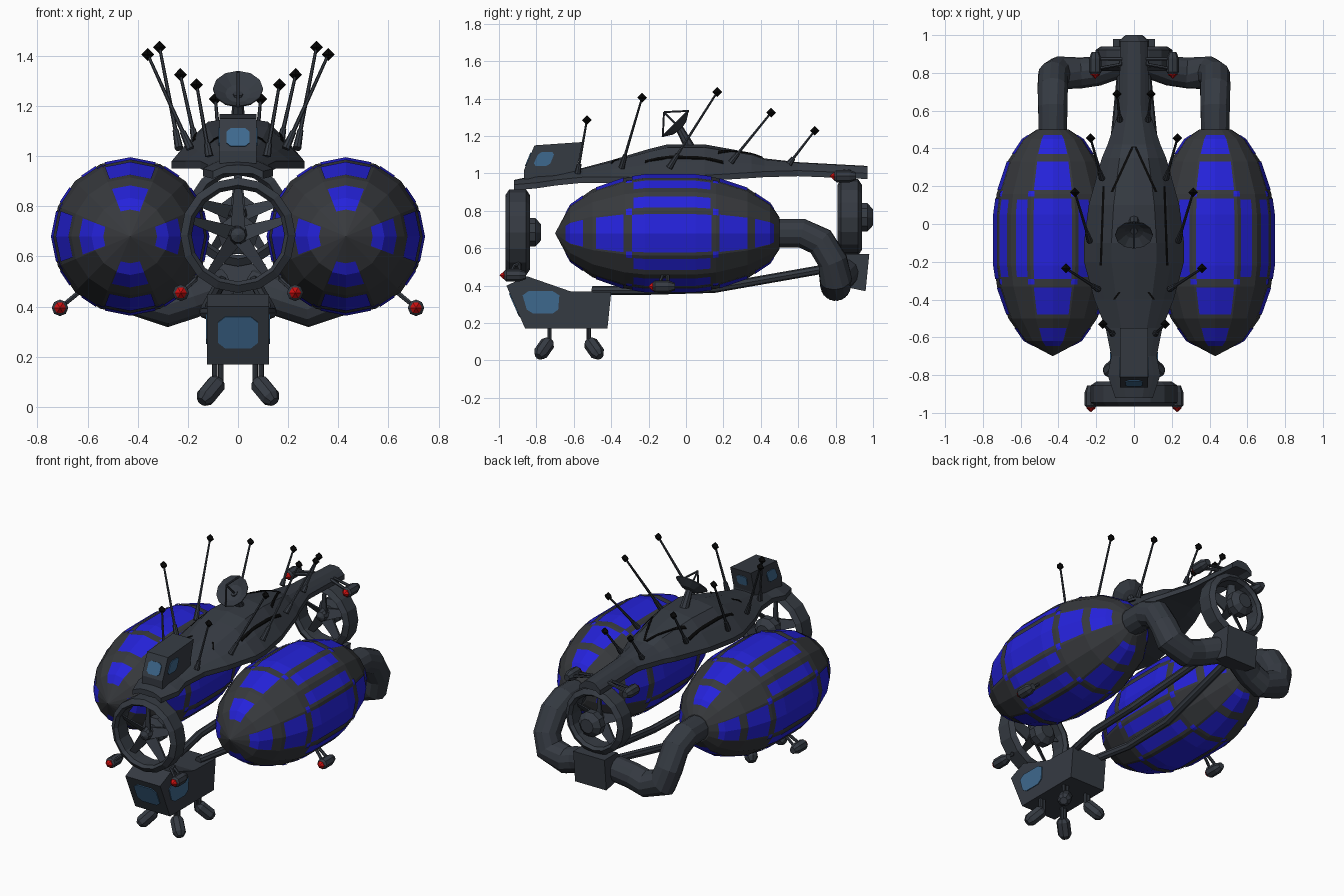
import bpy, bmesh, math
from mathutils import Vector as V

if "Cube" in bpy.data.objects:
    bpy.data.objects.remove(bpy.data.objects["Cube"])

def material(name, r, g, b):
    m = bpy.data.materials.new(name)
    m.diffuse_color = (r, g, b, 1)
    m.use_nodes = True
    m.node_tree.nodes["Principled BSDF"].inputs["Base Color"].default_value = m.diffuse_color
    return m

BODY = material("dark slate", .036, .043, .055)
HULL = material("dark grey", .038, .041, .046)
BLUE = material("panel blue", .018, .016, .70)
GLASS = material("window blue", .048, .14, .27)
RED = material("lamp red", .62, .005, .005)
BLACK = material("black", .002, .002, .002)

def mesh(name, verts, faces, mat, fix=True):
    bm = bmesh.new()
    vs = [bm.verts.new(v) for v in verts]
    for f in faces:
        bm.faces.new([vs[i] for i in f])
    if fix:
        bmesh.ops.remove_doubles(bm, verts=bm.verts, dist=1e-5)
        bmesh.ops.recalc_face_normals(bm, faces=bm.faces)
    me = bpy.data.meshes.new(name)
    bm.to_mesh(me)
    bm.free()
    me.materials.append(mat)
    ob = bpy.data.objects.new(name, me)
    bpy.context.collection.objects.link(ob)
    return ob

def loft(name, rings, mat, closed=False):
    n, k = len(rings[0]), len(rings)
    verts = [v for r in rings for v in r]
    faces = [(i % k * n + j, i % k * n + (j + 1) % n, (i + 1) % k * n + (j + 1) % n, (i + 1) % k * n + j)
             for i in range(k if closed else k - 1) for j in range(n)]
    if not closed:
        faces += [tuple(range(n)), tuple(range((k - 1) * n, k * n))]
    return mesh(name, verts, faces, mat)

def revolve(name, profile, n, origin, axis, mat, closed=False):
    """profile = (distance along axis, radius)"""
    q = V((0, 0, 1)).rotation_difference(V(axis).normalized())
    rings = [[V(origin) + q @ V((max(r, 1e-4) * math.cos(j * math.tau / n),
              max(r, 1e-4) * math.sin(j * math.tau / n), t)) for j in range(n)] for t, r in profile]
    return loft(name, rings, mat, closed)

def rod(name, a, b, r0, r1, mat=BODY, n=8):
    d = V(b) - V(a)
    return revolve(name, [(0, r0), (d.length, r1)], n, a, d, mat)

def tube(name, pts, r, n=12, mat=BODY):
    pts = [V(p) for p in pts]
    rings = []
    for i, p in enumerate(pts):
        a = (p - pts[i - 1]).normalized() if i else (pts[1] - p).normalized()
        b = (pts[i + 1] - p).normalized() if i < len(pts) - 1 else a
        t = (a + b).normalized()
        s = r / max(.8, t.dot(a))
        if i == 0:
            u = t.orthogonal().normalized()
        u = (u - t * u.dot(t)).normalized()
        w = t.cross(u)
        rings.append([p + s * (u * math.cos(j * math.tau / n) + w * math.sin(j * math.tau / n)) for j in range(n)])
    return loft(name, rings, mat)

def prism(name, pts, vec, mat):
    return loft(name, [[V(p) for p in pts], [V(p) + V(vec) for p in pts]], mat)

def cabin(name, profile, w):
    return prism(name, [(-w, y, z) for y, z in profile], (2 * w, 0, 0), BODY)

def window(name, quad, out):
    # rounded plate inside a quad, 0.006 thick
    a, b, c, d = [V(p) for p in quad]
    k = .18
    uv = [(k, 0), (1 - k, 0), (1, k), (1, 1 - k), (1 - k, 1), (k, 1), (0, 1 - k), (0, k)]
    pts = [(a * (1 - u) + b * u) * (1 - v) + (d * (1 - u) + c * u) * v for u, v in uv]
    prism(name, [p - V(out).normalized() * .002 for p in pts], V(out).normalized() * .007, GLASS)

def interp(table, y):
    for p, q in zip(table, table[1:]):
        if p[0] <= y <= q[0]:
            t = (y - p[0]) / (q[0] - p[0])
            return [a + (b - a) * t for a, b in zip(p, q)]
    return table[-1]

def lamp(name, p, anchor):
    # swivel lamp facing forward, with twin bracket rods
    x, y, z = p
    revolve(name + "_body", [(0, .02), (.015, .033), (.085, .033), (.12, .02)], 8, p, (0, 1, 0), BODY)
    revolve(name + "_bulb", [(-.022, 0), (.0, .024), (.02, .024)], 6, p, (0, 1, 0), RED)
    for dy in (.03, .085):
        knee = V((anchor[0], (y + dy + anchor[1]) / 2, (z + anchor[2]) / 2 + .02))
        tube(name + "_bracket", [(x, y + dy, z), knee, anchor], .009, 6)

# side tanks with blue panels
TANK = [(-.70, 0), (-.62, .15), (-.5, .235), (-.33, .295), (-.22, .312), (.05, .312), (.16, .297),
        (.33, .24), (.45, .16), (.5, .085)]
TZ = .68

def tank_point(cx, y, deg):
    r = interp(TANK, y)[1] * math.cos(math.pi / 16) / math.cos(math.radians(deg % 22.5 - 11.25)) + .004
    return (cx + r * math.cos(math.radians(deg)), y, TZ + r * math.sin(math.radians(deg)))

def panel(cx, y0, y1, angles):
    ys = [y0] + [p[0] for p in TANK if y0 < p[0] < y1] + [y1]
    n = len(angles)
    faces = [(i * n + j, (i + 1) * n + j, (i + 1) * n + j + 1, i * n + j + 1)
             for i in range(len(ys) - 1) for j in range(n - 1)]
    mesh("tank_panel", [tank_point(cx, y, a) for y in ys for a in angles], faces, BLUE, False)

for s in (-1, 1):
    cx = s * .43
    revolve("tank", TANK, 16, (cx, 0, TZ), (0, 1, 0), HULL)
    for c in (0, 90, 180, 270):
        for y0, y1, h in ((-.645, -.55, 21), (-.48, -.335, 20), (-.29, .135, 19), (.18, .33, 20), (.37, .47, 21)):
            panel(cx, y0, y1, [c - h, c, c + h])
        for e in (-1, 1):
            panel(cx, -.28, .13, sorted([c + e * 26, c + e * 39]))
            for y in (-.32, .145):
                panel(cx, y, y + .03, [c + e * 22.5 - 3.5, c + e * 22.5, c + e * 22.5 + 3.5])
    # rear pipes, keel struts
    tube("rear_pipe", [(cx, .46, .68), (cx, .62, .68), (cx, .72, .635), (cx, .785, .53), (s * .40, .80, .44),
                       (s * .28, .80, .40), (s * .19, .81, .43), (s * .05, .86, .48)], .078)
    tube("keel_strut", [(s * .07, -.5, .375), (s * .13, -.2, .375), (s * .13, .15, .385), (s * .06, .86, .51)], .024, 8)
    # lamps
    lamp("tank_lamp", (s * .71, -.18, .395), (s * .64, -.1, .47))
    lamp("front_lamp", (s * .228, -.975, .455), (s * .17, -.89, .52))
    lamp("rear_lamp", (s * .205, .79, .985), (s * .07, .87, 1.0))
    # landing feet
    for y, e in ((-.73, -1), (-.52, 1)):
        for d in (-.012, .012):
            rod("leg", (s * .08 + d, y, .2), (s * .08 + d, y, .09), .011, .011)
        a = V((s * .075, y, .105))
        revolve("foot", [(0, .025), (.02, .04), (.1, .04), (.125, .022)], 8, a, V((s * .07, e * .06, -.085)), BODY)

# tail block
cabin("tail_block", [(.82, .40), (.96, .37), (.98, .57), (.85, .57), (.79, .5)], .11)

# arched upper hull: y, half width, edge height, crown height
SPINE = [(-.92, .10, .91, .965), (-.8, .14, .92, .99), (-.7, .12, .935, 1.0), (-.55, .15, .95, 1.03),
         (-.4, .21, .95, 1.07), (-.2, .265, .95, 1.13), (-.1, .265, .95, 1.155), (.1, .24, .96, 1.155),
         (.35, .17, .975, 1.11), (.42, .14, .98, 1.08), (.6, .08, .985, 1.06), (.97, .072, .97, 1.04)]
CROWN = [(0, 1), (.45, .9), (.75, .45), (1, 0)]

def hull_top(x, y):
    _, w, zb, zt = interp(SPINE, y)
    return zb + .03 + (zt - zb - .03) * interp(CROWN, min(1, abs(x) / w))[1]

rings = []
for y, w, zb, zt in SPINE:
    us = (-1, -.75, -.45, 0, .45, .75, 1)
    rings.append([(u * w, y, hull_top(u * w, y)) for u in us] +
                 [(w, y, zb), (.6 * w, y, zb + .02), (-.6 * w, y, zb + .02), (-w, y, zb)])
loft("upper_hull", rings, BODY)

# black seams on the hull: chevron and side slits
for s in (-1, 1):
    for a, b, wd in (((.0, .41), (.11, .17), .014), ((.155, .2), (.17, -.22), .012), ((.07, -.36), (.1, -.4), .012)):
        for i in range(6):
            p, q = [(s * (a[0] + (b[0] - a[0]) * t), a[1] + (b[1] - a[1]) * t) for t in (i / 6, (i + 1) / 6)]
            quad = [(x + d, y, hull_top(x + d, y) - .002) for (x, y), d in ((p, 0), (p, s * wd), (q, s * wd), (q, 0))]
            prism("hull_seam", quad, (0, 0, .007), BLACK)

# upper cockpit
cabin("cockpit", [(-.865, .97), (-.865, 1.02), (-.81, 1.15), (-.55, 1.168), (-.585, 1.03), (-.585, .98)], .073)
window("cockpit_front_window", [(-.045, -.857, 1.038), (.045, -.857, 1.038), (.045, -.827, 1.11), (-.045, -.827, 1.11)],
       (0, -.13, .055))
window("cockpit_rear_window", [(-.035, -.575, 1.07), (.035, -.575, 1.07), (.035, -.56, 1.13), (-.035, -.56, 1.13)],
       (0, .138, -.035))
# lower gondola
cabin("gondola", [(-.96, .40), (-.86, .17), (-.42, .17), (-.40, .365), (-.62, .37), (-.85, .45)], .123)
window("gondola_front_window", [(-.08, -.888, .235), (.08, -.888, .235), (.08, -.943, .36), (-.08, -.943, .36)],
       (0, -.23, -.10))
for s in (-1, 1):
    window("cockpit_side_window", [(s * .073, -.82, 1.04), (s * .073, -.73, 1.04), (s * .073, -.70, 1.115),
                                   (s * .073, -.785, 1.115)], (s, 0, 0))
    window("gondola_side_window", [(s * .123, -.845, .25), (s * .123, -.685, .25), (s * .123, -.675, .37),
                                   (s * .123, -.88, .37)], (s, 0, 0))

# ring fans front and rear
for name, y, z, R in (("front_fan", -.90, .685, .23), ("rear_fan", .875, .765, .205)):
    revolve(name + "_ring", [(-.065, R - .03), (-.045, R), (.045, R), (.065, R - .03), (.045, R - .045),
                             (-.045, R - .045)], 16, (0, y, z), (0, 1, 0), BODY, True)
    revolve(name + "_hub", [(-.06, 0), (-.045, .03), (.0, .04), (.03, .045), (.05, .08), (.095, .08), (.125, .045)],
            10, (0, y, z), (0, 1, 0), BODY)
    for i in range(5):
        a = math.radians(90 + 72 * i)
        d, t = V((math.cos(a), 0, math.sin(a))), V((-math.sin(a), 0, math.cos(a)))
        c = V((0, y - .01, z))
        tw = t + V((0, .6, 0))
        prism(name + "_blade", [c + d * .02 + tw * .03, c + d * (R - .04) + tw * .015, c + d * (R - .04) - tw * .015,
                                c + d * .02 - tw * .03], (0, .012, 0), BODY)

# antennas with black diamond tips
for bx, by, bz, tx, ty, tz in ((.115, -.58, 1.0, .165, -.53, 1.285), (.19, -.345, 1.03, .36, -.235, 1.405),
                               (.235, -.09, 1.03, .313, .167, 1.435), (.17, .24, 1.06, .23, .455, 1.325),
                               (.075, .55, 1.05, .09, .688, 1.228)):
    for s in (-1, 1):
        a, b = V((s * bx, by, bz)), V((s * tx, ty, tz))
        rod("antenna_base", a, a.lerp(b, .18), .017, .012)
        rod("antenna_mast", a, b, .009, .006, n=6)
        revolve("antenna_tip", [(-.026, 0), (0, .026), (.026, 0)], 4, b, (0, 0, 1), BLACK)

# radar dish
axis, c = V((0, -.7, .7)).normalized(), V((0, -.04, 1.25))
rod("dish_stand", (0, .02, 1.14), c, .028, .02)
revolve("dish", [(-.02, 0), (-.01, .05), (.022, .1), (.028, .1), (0, .05), (-.008, 0)], 12, c, axis, BODY)
feed = c + axis * .11
for p in (c, c + V((0, .07, .07)) + axis * .02, c - V((0, .07, .07)) + axis * .02):
    rod("dish_feed", p, feed, .006, .006, n=6)
